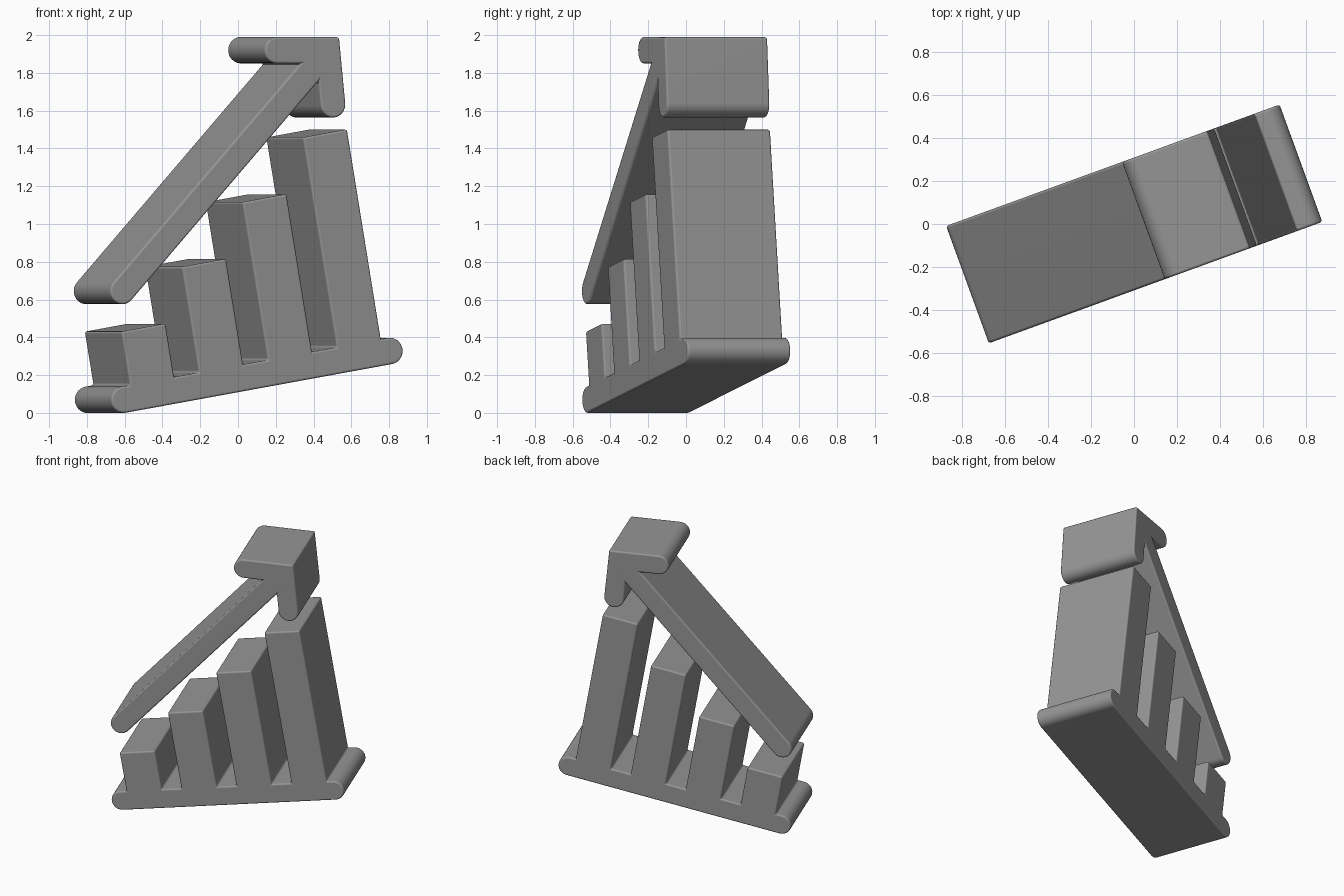
import bpy, bmesh, math
from mathutils import Matrix

if "Cube" in bpy.data.objects:
    bpy.data.objects.remove(bpy.data.objects["Cube"])

DEPTH = 0.58
R = 0.07
# whole icon is turned 20 degrees about z and tilted 9.75 degrees in its own plane
PLACE = Matrix.Rotation(math.radians(20), 4, 'Z') @ Matrix.Rotation(math.radians(-9.75), 4, 'Y')

dark_grey = bpy.data.materials.new("dark_grey")
dark_grey.diffuse_color = (0.3, 0.3, 0.3, 1)
dark_grey.use_nodes = True
dark_grey.node_tree.nodes["Principled BSDF"].inputs["Base Color"].default_value = dark_grey.diffuse_color


def arc(cx, cy, r, a0, a1, n=16):
    """Points on an arc, angles in degrees."""
    return [(cx + r * math.cos(math.radians(a0 + (a1 - a0) * i / n)),
             cy + r * math.sin(math.radians(a0 + (a1 - a0) * i / n))) for i in range(n + 1)]


def slab(name, outline, bevel=0.012):
    """Extrude an outline through the depth and soften its sharp edges."""
    bm = bmesh.new()
    face = bm.faces.new([bm.verts.new((x, -DEPTH / 2, z)) for x, z in outline])
    ext = bmesh.ops.extrude_face_region(bm, geom=[face])
    bmesh.ops.translate(bm, vec=(0, DEPTH, 0),
                        verts=[g for g in ext['geom'] if isinstance(g, bmesh.types.BMVert)])
    bmesh.ops.recalc_face_normals(bm, faces=bm.faces)
    mesh = bpy.data.meshes.new(name)
    bm.to_mesh(mesh)
    bm.free()
    mesh.materials.append(dark_grey)
    ob = bpy.data.objects.new(name, mesh)
    bpy.context.collection.objects.link(ob)
    ob.matrix_world = PLACE
    mod = ob.modifiers.new("soft_edges", 'BEVEL')
    mod.width = bevel
    mod.segments = 3
    mod.limit_method = 'ANGLE'
    mod.angle_limit = math.radians(35)
    mod.use_clamp_overlap = False
    bpy.ops.object.select_all(action='DESELECT')
    ob.select_set(True)
    bpy.context.view_layer.objects.active = ob
    bpy.ops.object.modifier_apply(modifier=mod.name)
    bpy.ops.object.shade_smooth_by_angle(angle=math.radians(35))
    # keeps the large faces flat beside the soft edges
    flat = ob.modifiers.new("flat_faces", 'WEIGHTED_NORMAL')
    flat.keep_sharp = True
    return ob


# bar chart: round-ended base with four rising bars, one outline
BASE = 0.195
top = BASE + R
outline = arc(-0.725, BASE, R, 90, 270) + arc(0.80, BASE, R, -90, 90)
for i in reversed(range(4)):
    left, height = -0.677 + 0.394 * i, 0.553 + 0.28 * i
    right = left + 0.253
    outline += [(right, top), (right, height), (left, height), (left, top)]
slab("bar_chart", outline)

# trend arrow: half outline along its own axis (tip at 0,0), mirrored
half = math.radians(48)
r = 0.07
reach = 0.42 - r
dx, dy = -math.cos(half), math.sin(half)        # along the head leg
nx, ny = -dy, dx                                # from outer edge to inner edge
cx, cy = dx * reach + nx * r, dy * reach + ny * r
a = math.degrees(math.atan2(-ny, -nx))
leg = arc(cx, cy, r, a, a + 180)
# inner corner where the head leg meets the shaft edge
ix, iy = nx * 2 * r, ny * 2 * r
t = (r - iy) / dy
inner = (ix + dx * t, r)
shaft = arc(-1.815, 0, r, 90, 180, 8)
upper = leg + [inner] + shaft
lower = [(x, -y) for x, y in reversed(upper[:-1])]
axis = math.radians(38)
c, s = math.cos(axis), math.sin(axis)
arrow = [(0.797 + c * x - s * y, 1.881 + s * x + c * y) for x, y in [(0, 0)] + upper + lower]
slab("trend_arrow", arrow)
